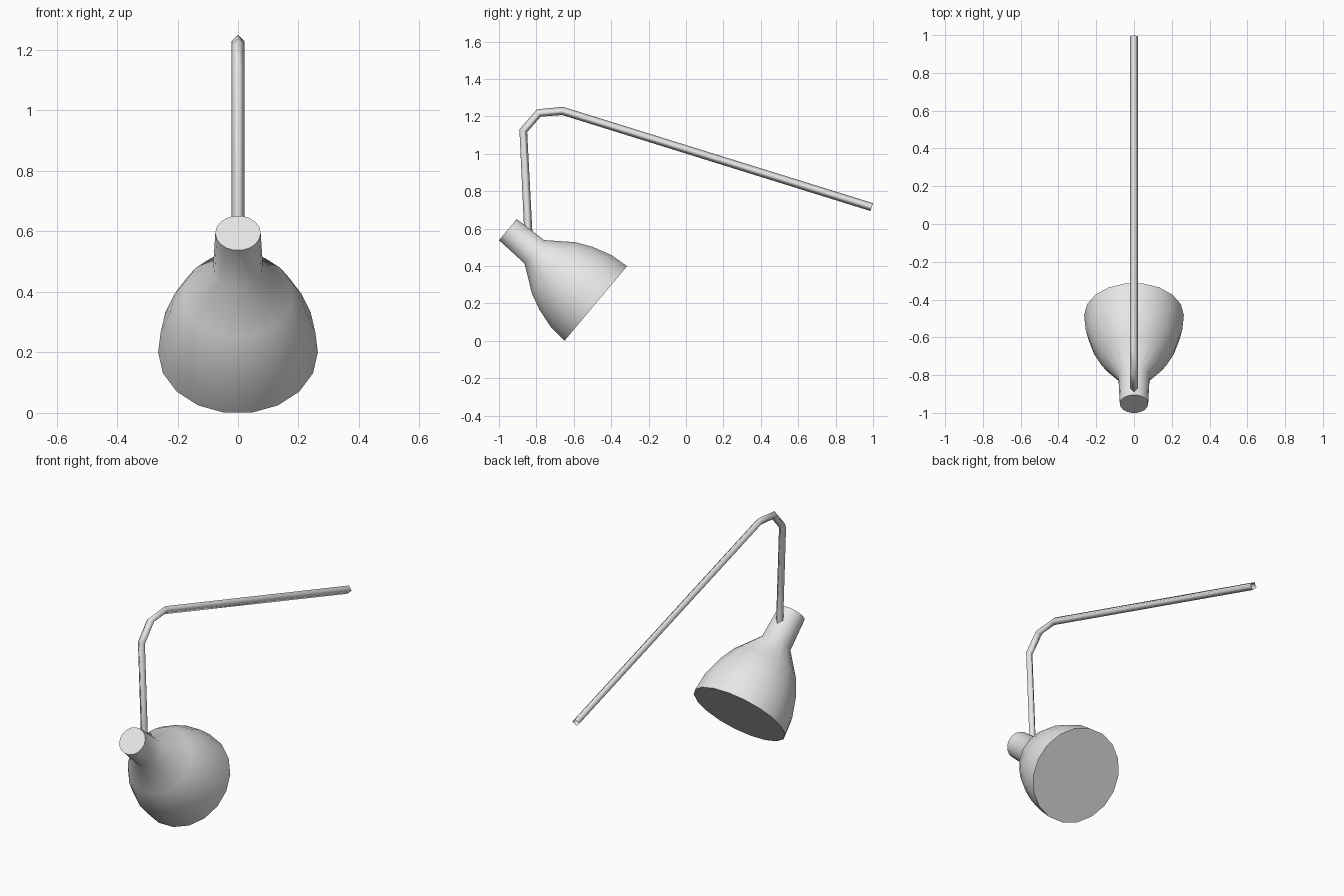
import bpy, bmesh, math
from mathutils import Vector, Matrix

cube = bpy.data.objects.get("Cube")
if cube:
    bpy.data.objects.remove(cube, do_unlink=True)

grey = bpy.data.materials.new("light_grey")
grey.use_nodes = True
grey.diffuse_color = (0.8, 0.8, 0.8, 1)
grey.node_tree.nodes["Principled BSDF"].inputs["Base Color"].default_value = (0.8, 0.8, 0.8, 1)


def loft(name, rings, caps, smooth_angle):
    """Skin a row of equal rings of points and shade the result."""
    bm = bmesh.new()
    loops = [[bm.verts.new(p) for p in ring] for ring in rings]
    n = len(loops[0])
    for a, b in zip(loops, loops[1:]):
        for i in range(n):
            j = (i + 1) % n
            bm.faces.new((a[i], a[j], b[j], b[i]))
    if caps:
        bm.faces.new(loops[0][::-1])
        bm.faces.new(loops[-1])
    bmesh.ops.recalc_face_normals(bm, faces=bm.faces)
    mesh = bpy.data.meshes.new(name)
    bm.to_mesh(mesh)
    bm.free()
    mesh.materials.append(grey)
    obj = bpy.data.objects.new(name, mesh)
    bpy.context.collection.objects.link(obj)
    bpy.ops.object.select_all(action='DESELECT')
    obj.select_set(True)
    bpy.context.view_layer.objects.active = obj
    bpy.ops.object.shade_smooth_by_angle(angle=math.radians(smooth_angle))
    return obj


# Bell-shaped shade with a neck: (radius, distance from the mouth) along a tilted axis
profile = [(0.264, 0), (0.256, 0.1), (0.223, 0.21), (0.182, 0.296),
           (0.083, 0.429), (0.075, 0.614)]
SIDES = 18
tilt = Matrix.Translation((0, -0.482, 0.2)) @ Matrix.Rotation(math.radians(50), 4, 'X')
angles = [math.tau * i / SIDES for i in range(SIDES)]
shade_rings = [[tilt @ Vector((r * math.cos(a), r * math.sin(a), h)) for a in angles]
               for r, h in profile]
loft("lamp_shade", shade_rings, True, 60)

# Bent four-sided rod, open at its ends
path = [Vector((0, y, z)) for y, z in
        [(0.993, 0.715), (-0.66, 1.229), (-0.787, 1.218), (-0.87, 1.123), (-0.84, 0.52)]]
RADIUS = 0.022
side = Vector((1, 0, 0))
rod_rings = []
for i, p in enumerate(path):
    before = (p - path[max(i - 1, 0)]).normalized()
    after = (path[min(i + 1, len(path) - 1)] - p).normalized()
    up = side.cross(before + after).normalized()
    rod_rings.append([p + RADIUS * d for d in (side, up, -side, -up)])
loft("support_rod", rod_rings, False, 180)
